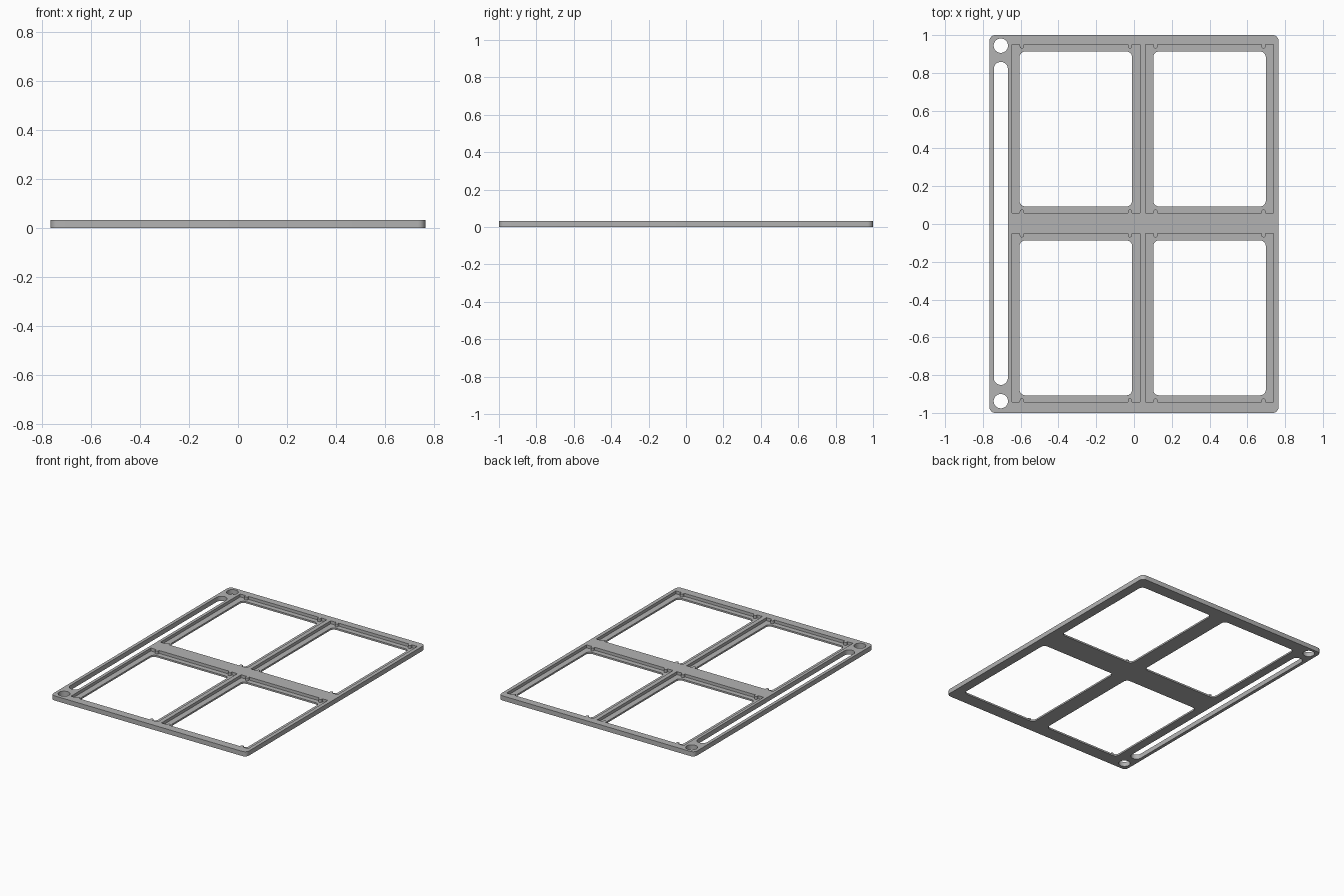
import bpy, bmesh
from math import sin, cos, pi

cube = bpy.data.objects.get("Cube")
if cube:
    bpy.data.objects.remove(cube, do_unlink=True)

THICK, LEDGE = 0.033, 0.012
SHIFT = 0.003                      # cut-outs sit slightly towards the back


def arc(cx, cy, r, start, sweep, n):
    return [(cx + r * cos(start + sweep * i / n), cy + r * sin(start + sweep * i / n))
            for i in range(n + 1)]


def rounded(cx, cy, hx, hy, r, n=6):
    """Counter-clockwise rounded rectangle outline."""
    pts = []
    for k, (sx, sy) in enumerate([(1, 1), (-1, 1), (-1, -1), (1, -1)]):
        pts += arc(cx + sx * (hx - r), cy + sy * (hy - r), r, k * pi / 2, pi / 2, n)
    return pts


def pocket_outline(cx, cy, hx, hy):
    """Rectangle with two small retaining nubs on its front and back edges."""
    nub, r, reach = 0.286, 0.011, 0.009
    pts = []
    for s in (1, -1):
        pts.append((cx + s * hx, cy + s * hy))
        for side in (s, -s):
            x, y = cx + side * nub, cy + s * hy
            pts.append((x + s * r, y))
            pts += arc(x, y - s * reach, r, 0 if s > 0 else pi, -pi, 8)
            pts.append((x - s * r, y))
        pts.append((cx - s * hx, cy + s * hy))
    return pts


def prisms(name, outlines, z0, z1):
    """One mesh object holding an upright prism for every outline."""
    bm = bmesh.new()
    for pts in outlines:
        low = [bm.verts.new((x, y, z0)) for x, y in pts]
        high = [bm.verts.new((x, y, z1)) for x, y in pts]
        bm.faces.new(low[::-1])
        bm.faces.new(high)
        for i in range(len(pts)):
            j = (i + 1) % len(pts)
            bm.faces.new((low[i], low[j], high[j], high[i]))
    bmesh.ops.recalc_face_normals(bm, faces=bm.faces)
    mesh = bpy.data.meshes.new(name)
    bm.to_mesh(mesh)
    bm.free()
    obj = bpy.data.objects.new(name, mesh)
    bpy.context.collection.objects.link(obj)
    return obj


# Material
grey = bpy.data.materials.new("grey plastic")
grey.use_nodes = True
colour = (0.45, 0.45, 0.45, 1)
grey.diffuse_color = colour
grey.node_tree.nodes["Principled BSDF"].inputs["Base Color"].default_value = colour

# Plate
frame = prisms("window_frame", [rounded(0, 0, 0.765, 1.0, 0.03)], 0, THICK)
frame.data.materials.append(grey)

# Four windows with ledges, long side slot and two corner holes
cells = [(x, y + SHIFT) for x in (-0.308, 0.4) for y in (-0.5, 0.5)]
through = [rounded(x, y, 0.298, 0.41, 0.03) for x, y in cells]
through.append(rounded(-0.705, SHIFT, 0.037, 0.855, 0.0369, 10))
for y in (-0.941, 0.941):
    through.append(arc(-0.705, y + SHIFT, 0.038, 0, 2 * pi, 32)[:-1])
pockets = [pocket_outline(x, y, 0.339, 0.446) for x, y in cells]

cutters = [prisms("pocket_cutter", pockets, LEDGE, THICK + 0.1),
           prisms("opening_cutter", through, -0.1, THICK + 0.2)]
bpy.context.view_layer.objects.active = frame
frame.select_set(True)
for cutter in cutters:
    cutter.hide_render = True
    mod = frame.modifiers.new(cutter.name, 'BOOLEAN')
    mod.operation = 'DIFFERENCE'
    mod.solver = 'EXACT'
    mod.object = cutter
    bpy.ops.object.modifier_apply(modifier=mod.name)
    bpy.data.objects.remove(cutter, do_unlink=True)

# Smooth the round corners, keep the edges crisp
bpy.ops.object.shade_smooth_by_angle(angle=pi / 6)
